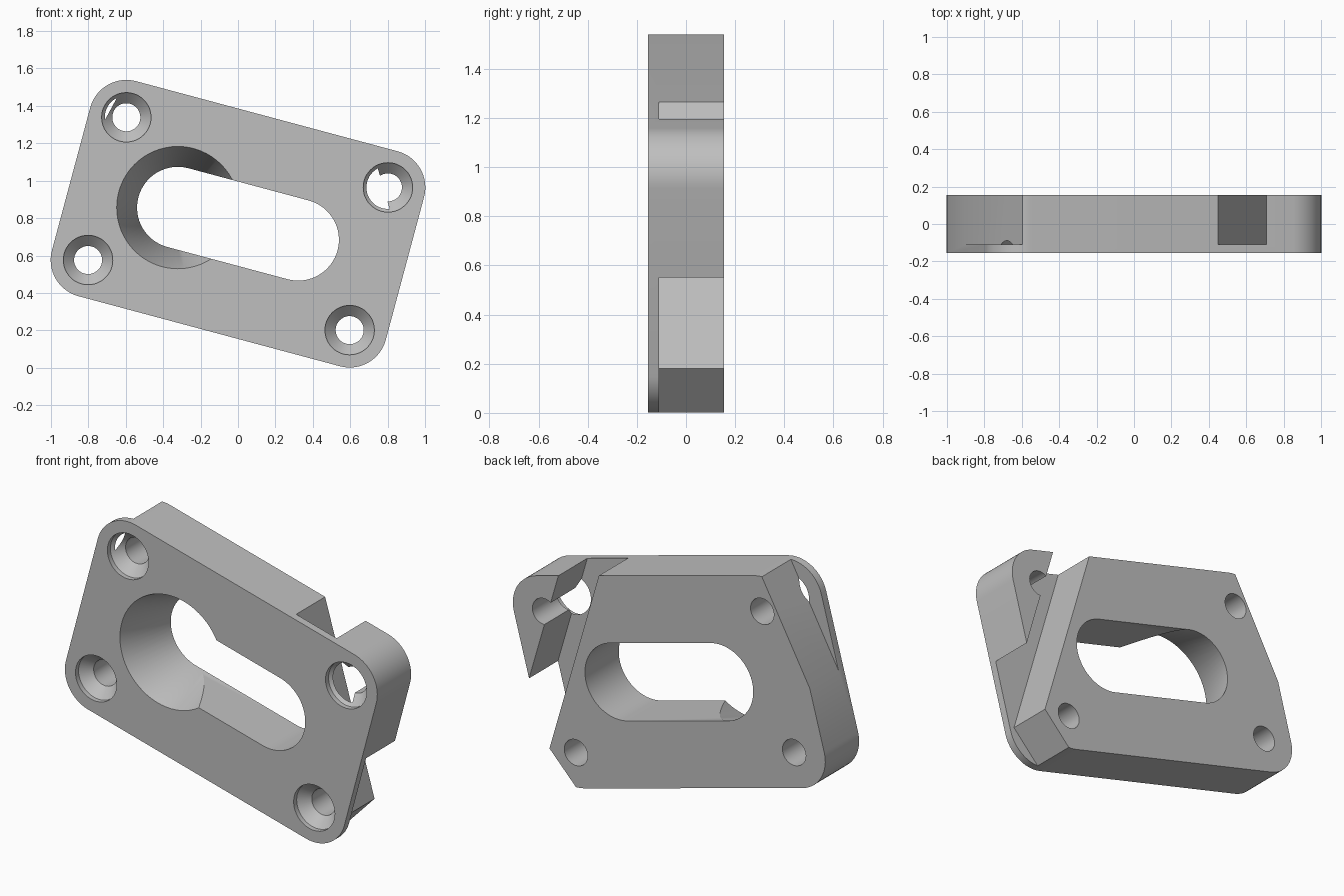
import bpy, bmesh, math
from mathutils import Matrix, Vector

cube = bpy.data.objects.get("Cube")
if cube:
    bpy.data.objects.remove(cube, do_unlink=True)

TILT = math.radians(-15)
MID_Z = 0.77
HALF_T = 0.155            # half plate thickness
SKIN_Y = -0.11            # depth reached by the rear cuts
U, V, CORNER_R = 0.724, 0.395, 0.2
SLOT_U, SLOT_R = 0.333, 0.218


def place(u, v):
    """Plate coordinates to tilted (x, z)."""
    c, s = math.cos(TILT), math.sin(TILT)
    return (u * c - v * s, MID_Z + u * s + v * c)


def rounded(half_u, half_v, r, steps):
    """Rounded rectangle outline around the given corner centres."""
    pts = []
    for i, (su, sv) in enumerate([(1, 1), (-1, 1), (-1, -1), (1, -1)]):
        for k in range(steps + 1):
            a = math.pi / 2 * (i + k / steps)
            p = (su * half_u + r * math.cos(a), sv * half_v + r * math.sin(a))
            if not pts or (Vector(p) - Vector(pts[-1])).length > 1e-5:
                pts.append(p)
    if (Vector(pts[0]) - Vector(pts[-1])).length < 1e-5:
        pts.pop()
    return [place(*p) for p in pts]


def loft(name, rings):
    """Closed solid through equal-length rings of 3D points."""
    bm = bmesh.new()
    loops = [[bm.verts.new(p) for p in ring] for ring in rings]
    n = len(loops[0])
    for a, b in zip(loops, loops[1:]):
        for i in range(n):
            j = (i + 1) % n
            bm.faces.new((a[i], a[j], b[j], b[i]))
    bm.faces.new(loops[0])
    bm.faces.new(loops[-1])
    bmesh.ops.recalc_face_normals(bm, faces=bm.faces)
    mesh = bpy.data.meshes.new(name)
    bm.to_mesh(mesh)
    bm.free()
    ob = bpy.data.objects.new(name, mesh)
    bpy.context.collection.objects.link(ob)
    return ob


def prism(name, outline, y0, y1):
    return loft(name, [[(x, y, z) for x, z in outline] for y in (y0, y1)])


def lathe(name, centre, profile, n=64):
    """Turned solid along y from (radius, y) pairs."""
    cx, cz = centre
    return loft(name, [[(cx + r * math.cos(2 * math.pi * i / n), y,
                         cz + r * math.sin(2 * math.pi * i / n))
                        for i in range(n)] for r, y in profile])


# Main plate
plate = prism("mounting_plate", rounded(U, V, CORNER_R, 16), -HALF_T, HALF_T)

cutters = []
# Long slot and the tapered opening at its left end
cutters.append(prism("slot_cutter", rounded(SLOT_U, 0, SLOT_R, 16), -0.3, 0.3))
cutters.append(lathe("taper_cutter", place(-SLOT_U, 0),
                     [(0.3425, -0.2), (0.327, -HALF_T), (0.217, HALF_T), (0.201, 0.2)]))

# Countersunk screw holes
for su in (-1, 1):
    for sv in (-1, 1):
        cutters.append(lathe("hole_cutter", place(su * U, sv * V),
                             [(0.132, -0.2), (0.132, -0.127), (0.075, -0.07), (0.075, 0.2)], 48))

# Rear diagonal groove with the trimmed lower corner
cutters.append(prism("groove_cutter",
                     [(0.37, 1.54), (0.767, 0.18), (0.501, -0.1),
                      (1.0, -0.1), (0.99, 0.235), (0.61, 1.537)], SKIN_Y, 0.25))
# Rear trimmed upper corner
cutters.append(prism("corner_cutter",
                     [(-0.54, 1.64), (-1.01, 0.776), (-1.2, 0.776), (-1.2, 1.64)], SKIN_Y, 0.25))

bpy.ops.object.select_all(action='DESELECT')
bpy.context.view_layer.objects.active = plate
plate.select_set(True)
for c in cutters:
    c.hide_render = True
    mod = plate.modifiers.new("cut", 'BOOLEAN')
    mod.operation = 'DIFFERENCE'
    mod.solver = 'EXACT'
    mod.object = c
    bpy.ops.object.modifier_apply(modifier=mod.name)
    bpy.data.objects.remove(c, do_unlink=True)

# Plain grey finish
mat = bpy.data.materials.new("plain_grey")
mat.use_nodes = True
grey = (0.52, 0.52, 0.52, 1)
mat.diffuse_color = grey
mat.node_tree.nodes["Principled BSDF"].inputs["Base Color"].default_value = grey
plate.data.materials.clear()
plate.data.materials.append(mat)
for f in plate.data.polygons:
    f.material_index = 0
bpy.ops.object.shade_smooth_by_angle(angle=math.radians(25))
